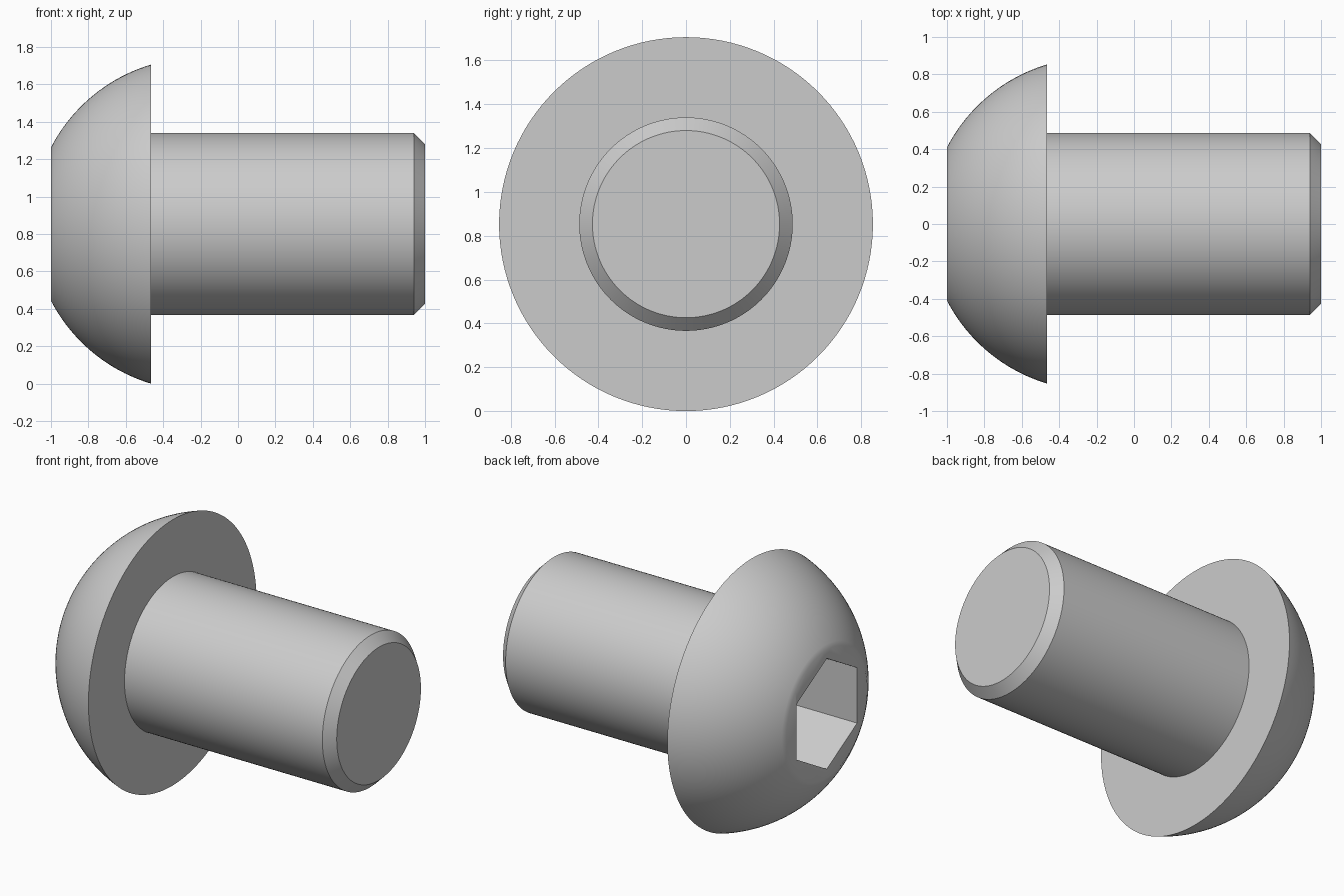
import bpy, bmesh
from math import pi, sqrt, sin, cos, atan2
from mathutils import Matrix, Vector

if "Cube" in bpy.data.objects:
    bpy.data.objects.remove(bpy.data.objects["Cube"])

AXIS_Z = 0.853          # height of the screw axis
SEGMENTS = 128


def new_object(name, bm):
    bmesh.ops.recalc_face_normals(bm, faces=bm.faces)
    mesh = bpy.data.meshes.new(name)
    bm.to_mesh(mesh)
    bm.free()
    obj = bpy.data.objects.new(name, mesh)
    bpy.context.collection.objects.link(obj)
    return obj


def lathe(name, profile):
    """Revolve (x, radius) points about the screw axis and cap both ends."""
    bm = bmesh.new()
    rings = []
    for x, r in profile:
        rings.append([bm.verts.new((x, r * sin(2 * pi * i / SEGMENTS),
                                    AXIS_Z + r * cos(2 * pi * i / SEGMENTS)))
                      for i in range(SEGMENTS)])
    for a, b in zip(rings, rings[1:]):
        for i in range(SEGMENTS):
            j = (i + 1) % SEGMENTS
            bm.faces.new((a[i], a[j], b[j], b[i]))
    bm.faces.new(rings[0])
    bm.faces.new(rings[-1])
    return new_object(name, bm)


# Domed head: arc centred on the axis, from the front flat to the rim
head_x, head_r, flat_r = -0.465, 0.853, 0.41
k = 1 + head_x
centre = head_x - (k * k + flat_r ** 2 - head_r ** 2) / (2 * k)
radius = sqrt((head_x - centre) ** 2 + head_r ** 2)
a0 = atan2(flat_r, -1 - centre)
a1 = atan2(head_r, head_x - centre)
STEPS = 24
dome = [(centre + radius * cos(a0 + (a1 - a0) * i / STEPS),
         radius * sin(a0 + (a1 - a0) * i / STEPS)) for i in range(STEPS + 1)]

# Shank with chamfered tip
shank = [(head_x, 0.487), (0.94, 0.487), (1.0, 0.427)]
screw = lathe("button_head_screw", dome + shank)

# Hexagonal socket cutter, corners pointing up and down
depth, corner_r = 0.43, 0.355
bm = bmesh.new()
bmesh.ops.create_cone(bm, cap_ends=True, segments=6, radius1=corner_r,
                      radius2=corner_r, depth=2 * depth)
top = max(bm.verts, key=lambda v: v.co.x)
bm.transform(Matrix.Rotation(-atan2(top.co.y, top.co.x), 4, 'Z'))
bm.transform(Matrix.Translation(Vector((-1, 0, AXIS_Z))) @ Matrix.Rotation(pi / 2, 4, 'Y'))
cutter = new_object("socket_cutter", bm)
cutter.hide_render = True

# Cut the socket, then smooth the round faces
cut = screw.modifiers.new("socket", 'BOOLEAN')
cut.operation = 'DIFFERENCE'
cut.solver = 'EXACT'
cut.object = cutter
bpy.context.view_layer.objects.active = screw
screw.select_set(True)
bpy.ops.object.modifier_apply(modifier=cut.name)
bpy.data.objects.remove(cutter)
bpy.ops.object.shade_smooth_by_angle(angle=pi / 6)
